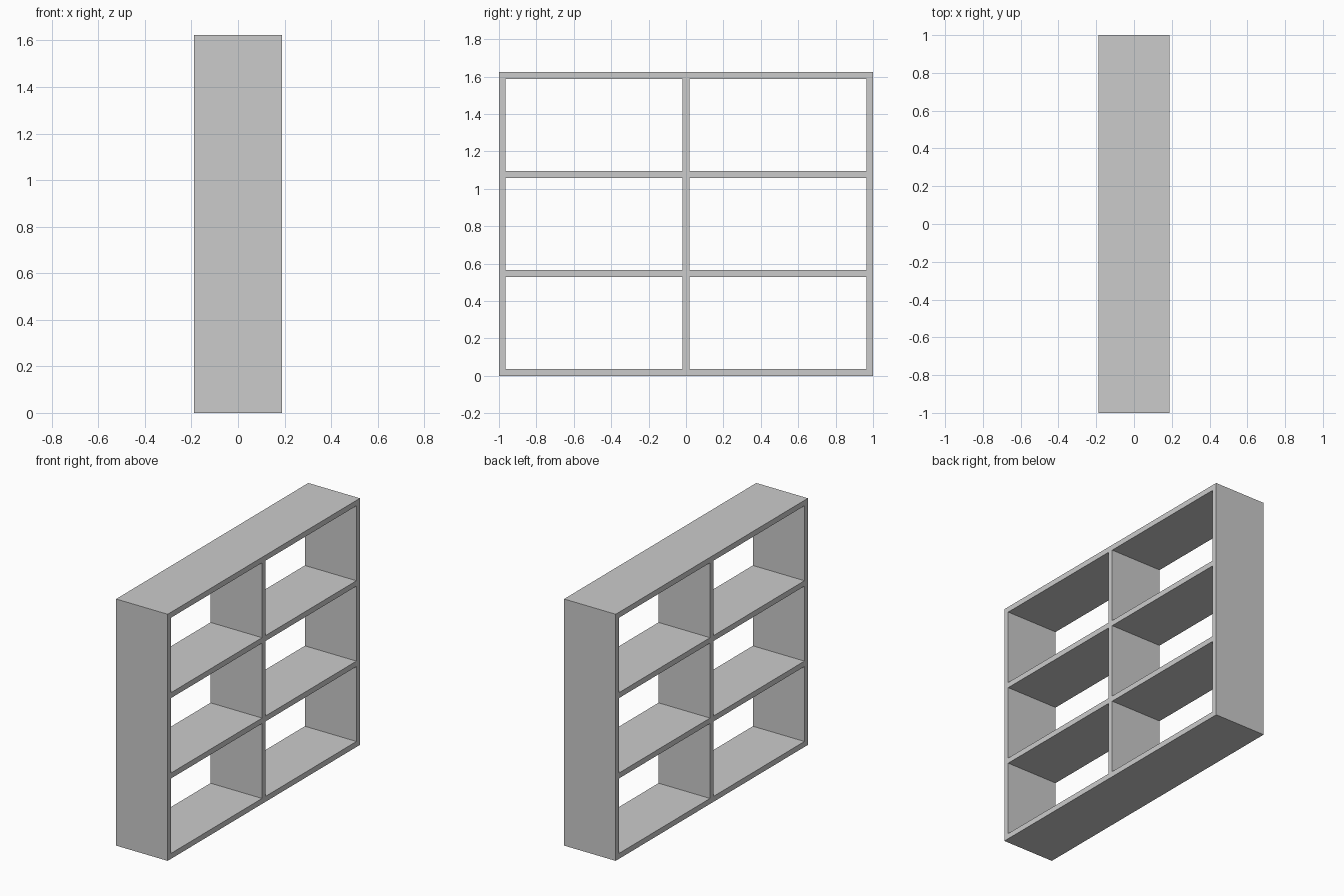
import bpy

cube = bpy.data.objects.get("Cube")
if cube:
    bpy.data.objects.remove(cube, do_unlink=True)

DEPTH, WIDTH, HEIGHT, BOARD = 0.376, 2.0, 1.624, 0.036
BAYS = 3

grey = bpy.data.materials.new("plain grey")
grey.use_nodes = True
colour = (0.6, 0.6, 0.6, 1)
grey.diffuse_color = colour
grey.node_tree.nodes["Principled BSDF"].inputs["Base Color"].default_value = colour


def board(name, y0, y1, z0, z1):
    """Full-depth flat board spanning the given width and height range."""
    bpy.ops.mesh.primitive_cube_add(size=1, location=(0, (y0 + y1) / 2, (z0 + z1) / 2))
    obj = bpy.context.object
    obj.name = name
    obj.scale = (DEPTH, y1 - y0, z1 - z0)
    bpy.ops.object.transform_apply(location=False, rotation=False, scale=True)
    obj.data.materials.append(grey)


half, mid = WIDTH / 2, BOARD / 2

# Outer frame
board("bottom_board", -half, half, 0, BOARD)
board("top_board", -half, half, HEIGHT - BOARD, HEIGHT)
board("side_back", half - BOARD, half, BOARD, HEIGHT - BOARD)
board("side_front", -half, -half + BOARD, BOARD, HEIGHT - BOARD)

# Central upright
board("centre_divider", -mid, mid, BOARD, HEIGHT - BOARD)

# Shelves on each side of the divider
step = (HEIGHT - BOARD) / BAYS
for i in range(1, BAYS):
    z = i * step
    board(f"shelf_back_{i}", mid, half - BOARD, z, z + BOARD)
    board(f"shelf_front_{i}", -half + BOARD, -mid, z, z + BOARD)
